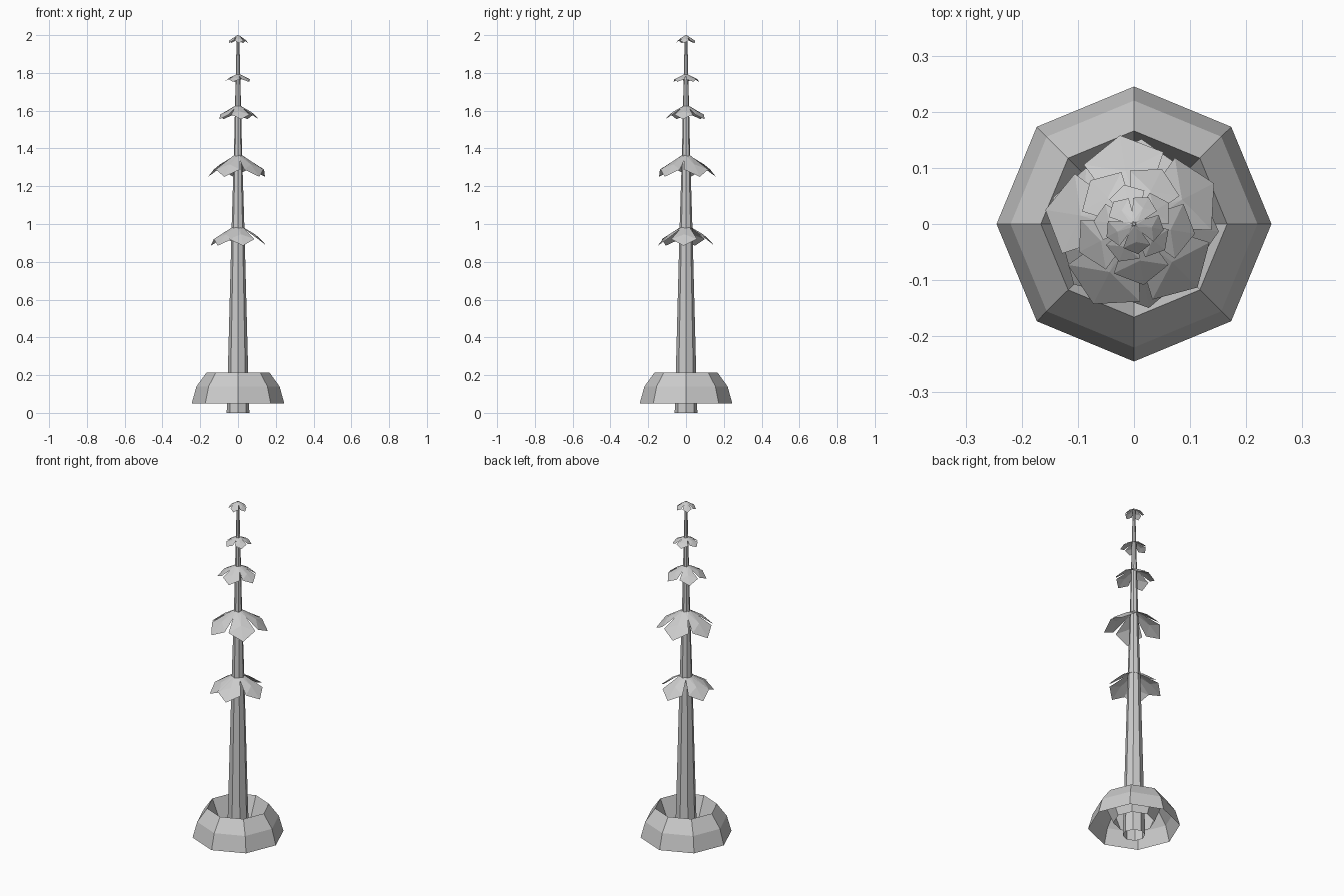
import bpy
from math import cos, sin, radians, pi

if "Cube" in bpy.data.objects:
    bpy.data.objects.remove(bpy.data.objects["Cube"])


def make_mesh(name, verts, faces):
    me = bpy.data.meshes.new(name)
    me.from_pydata(verts, [], faces)
    me.update()
    ob = bpy.data.objects.new(name, me)
    bpy.context.collection.objects.link(ob)
    return ob


def lathe(name, profile, sides=8, cap_top=False):
    """Revolve (radius, z) points into a low-poly open shell."""
    verts = [(r * cos(2 * pi * k / sides), r * sin(2 * pi * k / sides), z)
             for r, z in profile for k in range(sides)]
    faces = []
    for i in range(len(profile) - 1):
        for k in range(sides):
            a, b = i * sides + k, i * sides + (k + 1) % sides
            faces.append((a, b, b + sides, a + sides))
    if cap_top:
        n = (len(profile) - 1) * sides
        faces.append(tuple(range(n, n + sides)))
    return make_mesh(name, verts, faces)


def leaf_whorl(name, z, radius, drop, angles):
    """Ring of drooping, creased leaves around the stem."""
    # leaf outline: (outward, sideways, fraction of drop)
    shape = [(0.03, -0.08, 0.0), (0.03, 0.08, 0.0), (0.74, 0.45, 0.68),
             (1.0, 0.0, 1.0), (0.74, -0.45, 0.68), (0.6, 0.0, 0.45)]
    verts, faces = [], []
    for ang in angles:
        c, s = cos(radians(ang)), sin(radians(ang))
        n = len(verts)
        for u, v, d in shape:
            u, v = u * radius, v * radius
            verts.append((u * c - v * s, u * s + v * c, z - d * drop))
        faces += [(n, n + 5, n + 1), (n + 1, n + 5, n + 2), (n + 5, n + 3, n + 2),
                  (n + 5, n + 4, n + 3), (n, n + 4, n + 5)]
    return make_mesh(name, verts, faces)


def five(start):
    return [start + 72 * k for k in range(5)]


# Tapering stem
lathe("stem", [(0.06, 0), (0.053, 0.25), (0.034, 0.98), (0.022, 1.36),
               (0.016, 1.62), (0.007, 1.99)], cap_top=True)

# Hollow planter: outer wall, rim, inward-sloping lining
lathe("planter", [(0.245, 0.05), (0.22, 0.14), (0.166, 0.215), (0.11, 0.08)])

# Leaf tiers, from bottom to top
leaf_whorl("leaves_1", 0.995, 0.152, 0.11, [-80, -5, 85, 162, 225])
leaf_whorl("leaves_2", 1.37, 0.16, 0.12, five(-45))
leaf_whorl("leaves_3", 1.63, 0.11, 0.075, five(-81))
leaf_whorl("leaves_4", 1.795, 0.072, 0.042, five(-40))
leaf_whorl("leaves_5", 2.0, 0.054, 0.042, five(-83))
